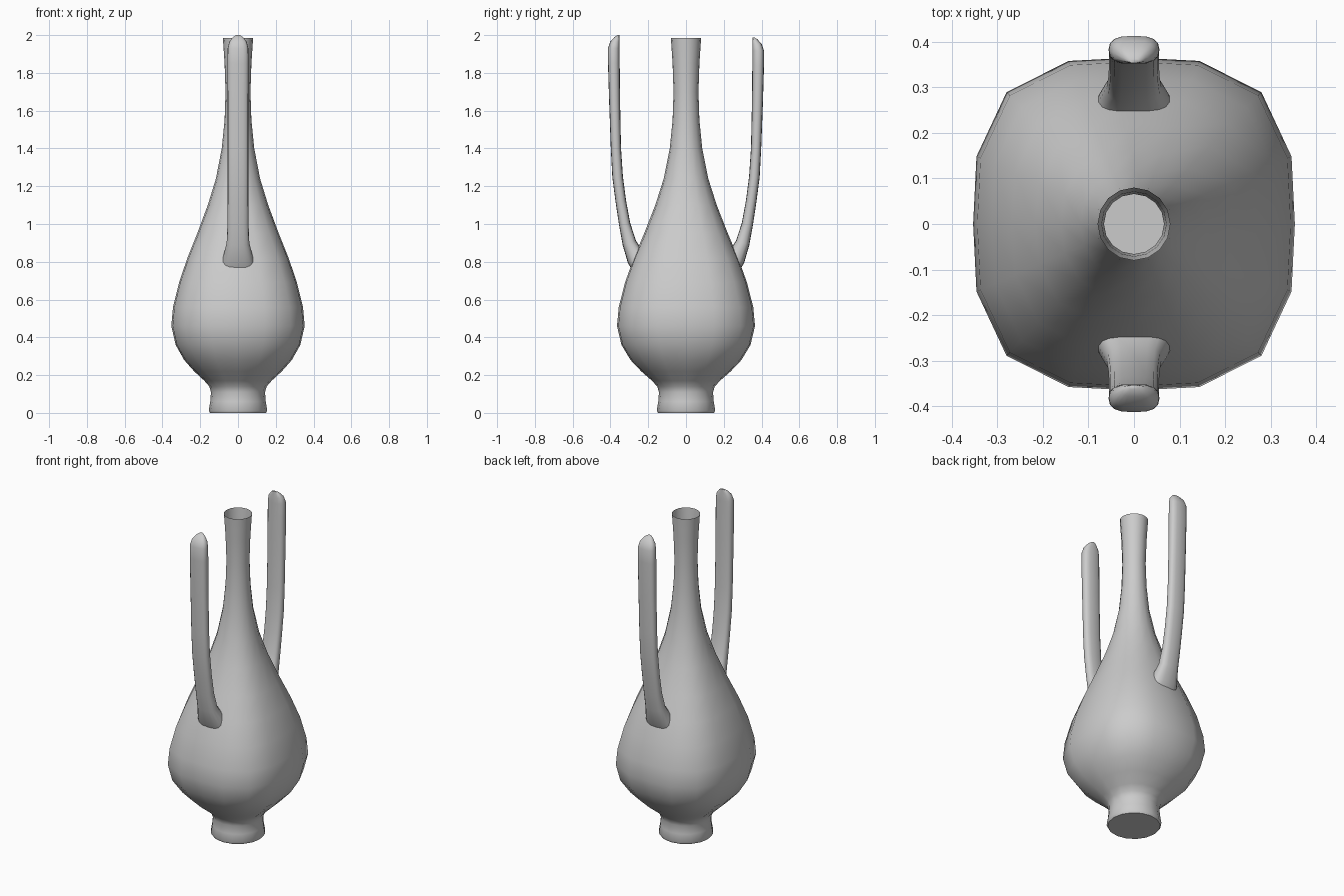
import bpy, bmesh, math
from mathutils import Vector

if "Cube" in bpy.data.objects:
    bpy.data.objects.remove(bpy.data.objects["Cube"])

grey = bpy.data.materials.new("plain grey")
grey.diffuse_color = (0.6, 0.6, 0.6, 1)
grey.use_nodes = True
grey.node_tree.nodes["Principled BSDF"].inputs["Base Color"].default_value = grey.diffuse_color


def skin(name, rings, cap_start, cap_end):
    """Join rings of points into a tube, optionally closing its ends."""
    bm = bmesh.new()
    loops = [[bm.verts.new(p) for p in ring] for ring in rings]
    n = len(loops[0])
    for a, b in zip(loops, loops[1:]):
        for i in range(n):
            j = (i + 1) % n
            bm.faces.new((a[i], a[j], b[j], b[i]))
    if cap_start:
        bm.faces.new(loops[0][::-1])
    if cap_end:
        bm.faces.new(loops[-1])
    bmesh.ops.recalc_face_normals(bm, faces=bm.faces)
    mesh = bpy.data.meshes.new(name)
    bm.to_mesh(mesh)
    bm.free()
    mesh.materials.append(grey)
    obj = bpy.data.objects.new(name, mesh)
    bpy.context.collection.objects.link(obj)
    bpy.ops.object.select_all(action='DESELECT')
    obj.select_set(True)
    bpy.context.view_layer.objects.active = obj
    bpy.ops.object.shade_smooth_by_angle(angle=math.radians(40))
    return obj


# Vase body: height, radius, squareness; open at the mouth
profile = [(0, .148, 0), (.012, .155, 0), (.06, .147, 0), (.11, .143, 0),
           (.14, .152, .1), (.17, .178, .3), (.22, .232, .6), (.28, .285, .85),
           (.36, .33, 1), (.46, .353, 1), (.56, .344, 1), (.69, .312, 1),
           (.82, .268, .9), (.95, .216, .75), (1.10, .16, .5), (1.24, .117, .25),
           (1.40, .086, 0), (1.55, .071, 0), (1.70, .066, 0), (1.85, .071, 0),
           (1.985, .08, 0)]
SIDES = 16
rings = []
for z, r, sq in profile:
    ring = []
    for i in range(SIDES):
        a = 2 * math.pi * i / SIDES
        bulge = r * (1 + .12 * sq * math.sin(2 * a) ** 2)
        ring.append((bulge * math.cos(a), bulge * math.sin(a) * (1 + .035 * sq), z))
    rings.append(ring)
skin("vase_body", rings, True, False)

# Handles: distance from axis, height, half width, half thickness
path = [(.22, .76, .10, .06), (.265, .82, .08, .05), (.30, .90, .060, .037),
        (.325, 1.0, .056, .030), (.345, 1.12, .055, .028), (.362, 1.25, .055, .028),
        (.371, 1.40, .055, .027), (.378, 1.65, .055, .029), (.382, 1.85, .056, .031),
        (.382, 1.93, .055, .031), (.376, 1.965, .046, .025),
        (.366, 1.99, .026, .013), (.358, 2.0, .010, .005)]
HSIDES = 16


def handle(name, side, drop):
    rings = []
    for k, (y, z, w, h) in enumerate(path):
        lo, hi = path[max(k - 1, 0)], path[min(k + 1, len(path) - 1)]
        d = Vector((hi[0] - lo[0], hi[1] - lo[1])).normalized()
        if k > 8:
            d = Vector((0, 1))
        ring = []
        for i in range(HSIDES):
            a = 2 * math.pi * i / HSIDES
            c, s = math.cos(a), math.sin(a)
            # rounded rectangle section
            u = math.copysign(abs(c) ** .75, c) * w
            v = math.copysign(abs(s) ** .75, s) * h
            zz = z - v * d.x - (drop if z > 1.5 else 0)
            ring.append((u, side * (y + v * d.y), zz))
        rings.append(ring)
    skin(name, rings, True, True)


handle("front_handle", -1, 0)
handle("back_handle", 1, .013)
